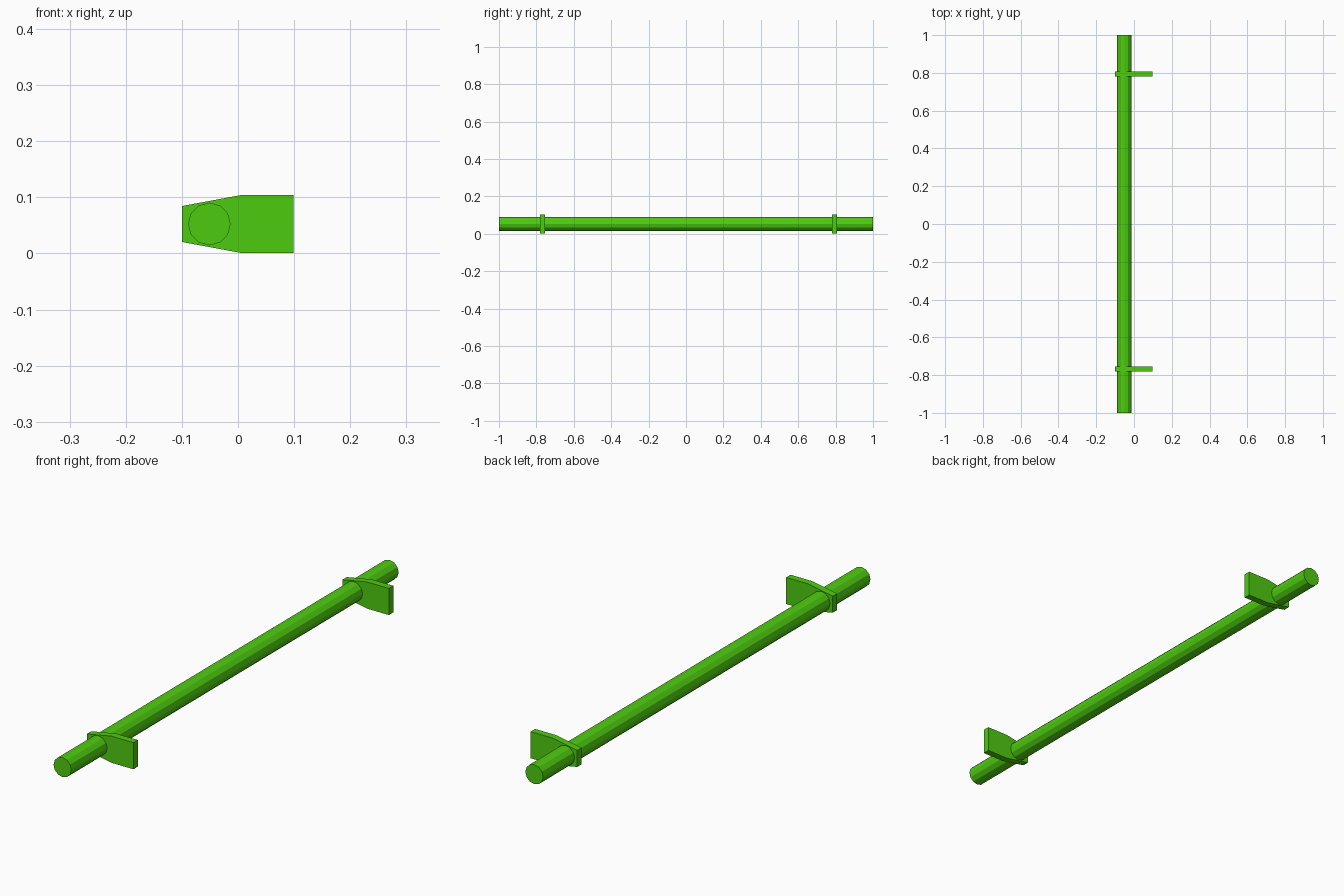
import bpy
import bmesh
import math

cube = bpy.data.objects.get("Cube")
if cube:
    bpy.data.objects.remove(cube, do_unlink=True)

# Single green material
green = bpy.data.materials.new("bright_green")
green.use_nodes = True
colour = (0.075, 0.6, 0.005, 1)
green.diffuse_color = colour
green.node_tree.nodes["Principled BSDF"].inputs["Base Color"].default_value = colour


def extrude_along_y(name, profile, y_start, y_end):
    """Closed prism from an (x, z) profile."""
    bm = bmesh.new()
    face = bm.faces.new([bm.verts.new((x, y_start, z)) for x, z in profile])
    result = bmesh.ops.extrude_face_region(bm, geom=[face], use_keep_orig=True)
    moved = [v for v in result["geom"] if isinstance(v, bmesh.types.BMVert)]
    bmesh.ops.translate(bm, verts=moved, vec=(0, y_end - y_start, 0))
    bmesh.ops.recalc_face_normals(bm, faces=bm.faces)
    mesh = bpy.data.meshes.new(name)
    bm.to_mesh(mesh)
    bm.free()
    mesh.materials.append(green)
    obj = bpy.data.objects.new(name, mesh)
    bpy.context.collection.objects.link(obj)
    return obj


# Long twelve-sided rod
SIDES, RADIUS, ROD_X, MID_Z = 12, 0.038, -0.051, 0.0525
angles = [2 * math.pi * i / SIDES for i in range(SIDES)]
rod_profile = [(ROD_X + RADIUS * math.cos(a), MID_Z + RADIUS * math.sin(a))
               for a in angles]
extrude_along_y("rod", rod_profile, -1, 1)

# Mounting brackets: tapered around the rod, square at the wall end
half_outline = [(-0.1, 0.032), (0.005, 0.0515), (0.099, 0.0515)]
bracket_profile = [(x, MID_Z + h) for x, h in half_outline]
bracket_profile += [(x, MID_Z - h) for x, h in reversed(half_outline)]
for name, y in (("front_bracket", -0.767), ("back_bracket", 0.794)):
    extrude_along_y(name, bracket_profile, y - 0.0135, y + 0.0135)
